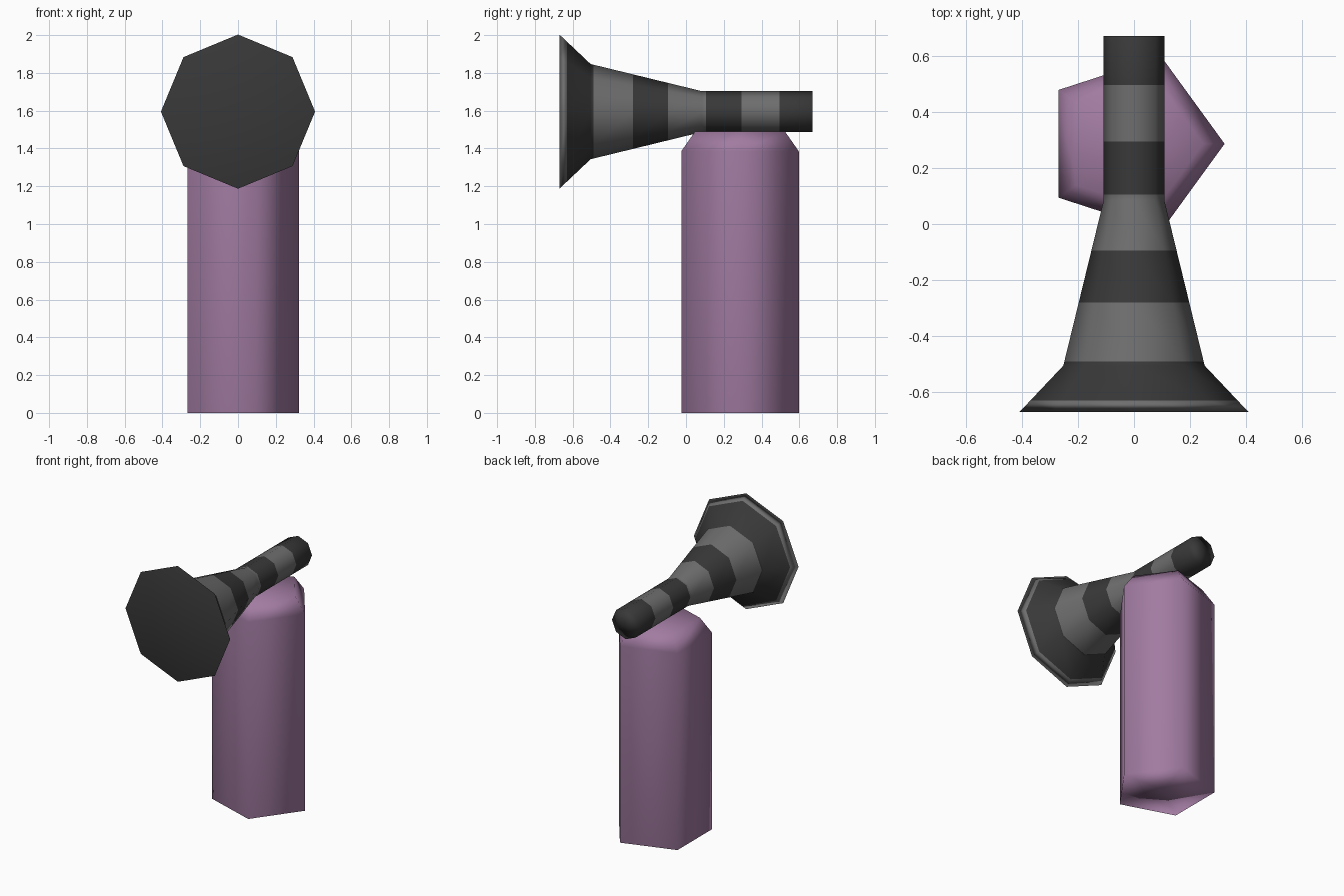
import bpy, bmesh, math
from mathutils import Vector

if "Cube" in bpy.data.objects:
    bpy.data.objects.remove(bpy.data.objects["Cube"])


def material(name, rgb):
    m = bpy.data.materials.new(name)
    m.diffuse_color = (*rgb, 1)
    m.use_nodes = True
    m.node_tree.nodes["Principled BSDF"].inputs["Base Color"].default_value = m.diffuse_color
    return m


PURPLE = material("dusty purple", (0.36, 0.20, 0.36))
DARK = material("dark grey", (0.04, 0.04, 0.04))
LIGHT = material("light grey", (0.155, 0.155, 0.155))


def lathe(name, profile, sides, place, mats, pick=lambda band: 0):
    """Closed, smooth body of rings; profile is (position on axis, radius)."""
    bm = bmesh.new()
    rings = []
    for t, r in profile:
        angles = [2 * math.pi * i / sides for i in range(sides)]
        rings.append([bm.verts.new(place(r * math.cos(a), r * math.sin(a), t)) for a in angles])
    for band, (lo, hi) in enumerate(zip(rings, rings[1:])):
        for i in range(sides):
            j = (i + 1) % sides
            f = bm.faces.new((lo[i], lo[j], hi[j], hi[i]))
            f.material_index = pick(band)
    caps = [bm.faces.new(ring) for ring in (rings[0], rings[-1])]
    bmesh.ops.poke(bm, faces=caps)
    for f in bm.faces:
        f.smooth = True
    bmesh.ops.recalc_face_normals(bm, faces=bm.faces)
    me = bpy.data.meshes.new(name)
    bm.to_mesh(me)
    bm.free()
    for m in mats:
        me.materials.append(m)
    ob = bpy.data.objects.new(name, me)
    bpy.context.collection.objects.link(ob)
    # Large faces dominate the smooth shading
    ob.modifiers.new("area normals", 'WEIGHTED_NORMAL').mode = 'FACE_AREA'
    return ob


# Five-sided gas canister with tapered shoulder
lathe("canister", [(0, 0.327), (1.385, 0.327), (1.49, 0.25)], 5,
      lambda u, v, t: Vector((u - 0.004, 0.286 + v, t)), [PURPLE])

# Horn outline along y: flared mouth, cone, straight tube
OUTLINE = [(-0.67, 0.408), (-0.505, 0.252), (0.085, 0.108), (0.67, 0.108)]
STRIPES = [-0.63, -0.49, -0.28, -0.095, 0.105, 0.295, 0.495]


def radius(y):
    for (y0, r0), (y1, r1) in zip(OUTLINE, OUTLINE[1:]):
        if y <= y1:
            return r0 + (r1 - r0) * (y - y0) / (y1 - y0)


cuts = sorted([p[0] for p in OUTLINE] + STRIPES)


def stripe(band):
    mid = (cuts[band] + cuts[band + 1]) / 2
    return (sum(mid > s for s in STRIPES) + 1) % 2


# Eight-sided striped horn, alternating light and dark from the mouth, dark end caps
lathe("horn", [(y, radius(y)) for y in cuts], 8,
      lambda u, v, t: Vector((u, t, 1.595 + v)), [DARK, LIGHT], stripe)
